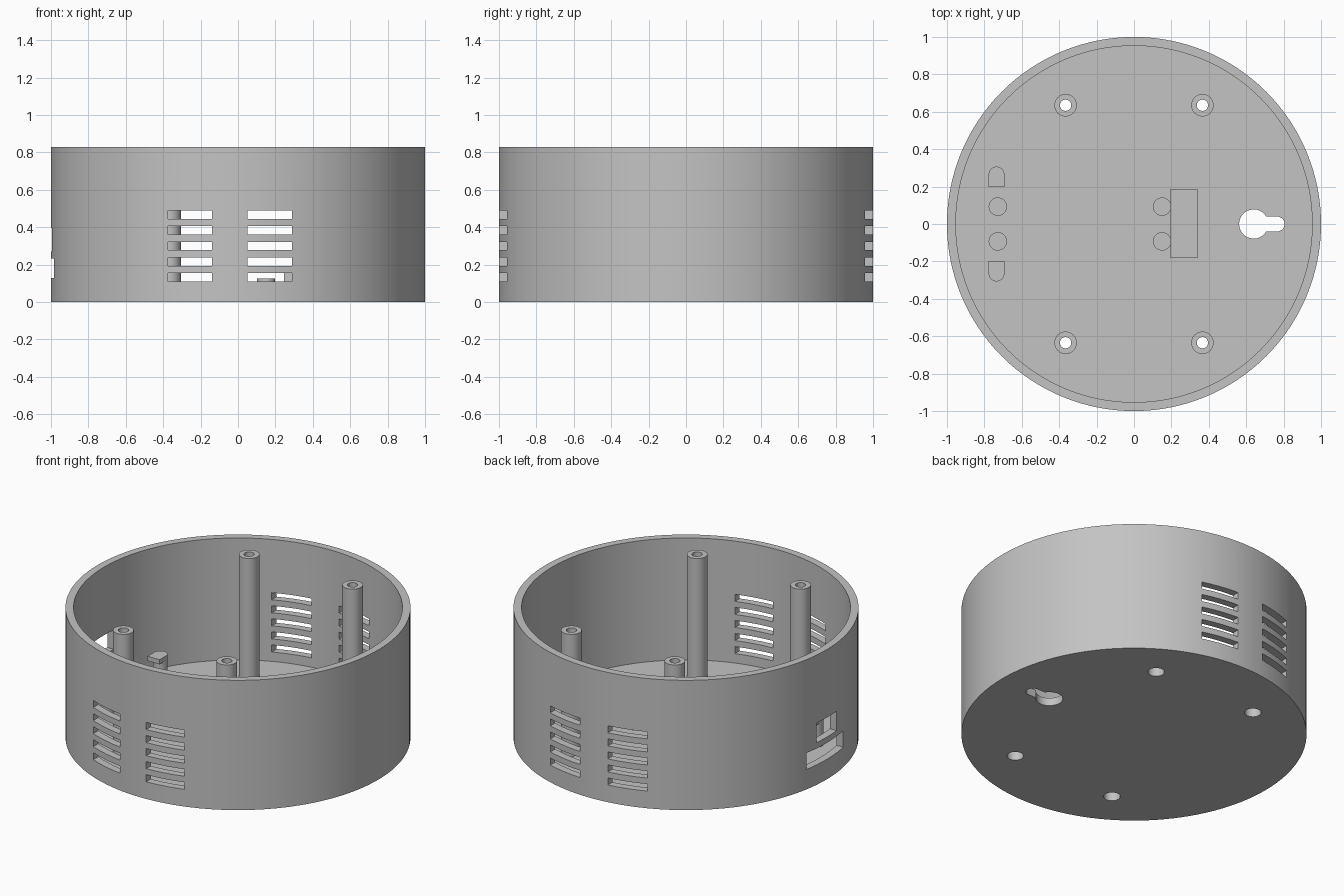
import bpy, bmesh, math
from mathutils import Matrix, Vector

if "Cube" in bpy.data.objects:
    bpy.data.objects.remove(bpy.data.objects["Cube"])

H = 0.83        # overall height
FLOOR = 0.05    # floor thickness

grey = bpy.data.materials.new("light_grey")
grey.diffuse_color = (0.55, 0.55, 0.55, 1)
grey.use_nodes = True
grey.node_tree.nodes["Principled BSDF"].inputs["Base Color"].default_value = grey.diffuse_color


def finish(name, bm, mat=True):
    bmesh.ops.remove_doubles(bm, verts=bm.verts, dist=1e-5)
    bmesh.ops.recalc_face_normals(bm, faces=bm.faces)
    me = bpy.data.meshes.new(name)
    bm.to_mesh(me)
    bm.free()
    ob = bpy.data.objects.new(name, me)
    bpy.context.collection.objects.link(ob)
    if mat:
        me.materials.append(grey)
    return ob


def smooth(ob):
    bpy.ops.object.select_all(action='DESELECT')
    ob.select_set(True)
    bpy.context.view_layer.objects.active = ob
    bpy.ops.object.shade_smooth_by_angle(angle=math.radians(30))


def prism(bm, outline, z0, z1):
    """Extrude a closed xy outline from z0 to z1."""
    face = bm.faces.new([bm.verts.new((x, y, z0)) for x, y in outline])
    ext = bmesh.ops.extrude_face_region(bm, geom=[face])
    bmesh.ops.translate(bm, vec=(0, 0, z1 - z0),
                        verts=[v for v in ext['geom'] if isinstance(v, bmesh.types.BMVert)])


def box(bm, x0, x1, y0, y1, z0, z1):
    prism(bm, [(x0, y0), (x1, y0), (x1, y1), (x0, y1)], z0, z1)


def arc(cx, cy, r, a0, a1, n):
    return [(cx + r * math.cos(math.radians(a0 + (a1 - a0) * i / n)),
             cy + r * math.sin(math.radians(a0 + (a1 - a0) * i / n))) for i in range(n + 1)]


def circle(cx, cy, r, n=32):
    return arc(cx, cy, r, 0, 360, n)[:-1]


def lathe(bm, profile, steps, closed=False):
    """Spin an (r, z) profile around z."""
    vs = [bm.verts.new((r, 0, z)) for r, z in profile]
    es = [bm.edges.new(p) for p in zip(vs, vs[1:])]
    if closed:
        es.append(bm.edges.new((vs[-1], vs[0])))
    bmesh.ops.spin(bm, geom=vs + es, cent=(0, 0, 0), axis=(0, 0, 1),
                   angle=2 * math.pi, steps=steps, use_merge=True)


posts = [(sx * 0.366, sy * 0.635) for sx in (-1, 1) for sy in (-1, 1)]

# round housing: floor and wall
bm = bmesh.new()
lathe(bm, [(0, 0), (1, 0), (1, H), (0.953, H), (0.953, FLOOR), (0, FLOOR)], 128)
housing = finish("housing", bm)

# openings
bm = bmesh.new()
for x0, x1 in ((-0.375, -0.14), (0.05, 0.29)):          # vent slots, front and back
    for i in range(5):
        z = 0.11 + i * 0.0835
        box(bm, x0, x1, -1.1, 1.1, z, z + 0.045)
box(bm, -1.1, -0.9, -0.185, 0.185, 0.128, 0.233)        # wide side port
box(bm, -1.1, -0.9, -0.10, 0.10, 0.27, 0.395)           # small side port
half = math.degrees(math.asin(0.04 / 0.078))            # keyhole for wall hanging
prism(bm, arc(0.64, 0, 0.078, half, 360 - half, 32) + arc(0.765, 0, 0.04, -90, 90, 16),
      -0.1, FLOOR + 0.03)
for x, y in posts:                                      # screw holes in the floor
    prism(bm, circle(x, y, 0.048), -0.1, FLOOR + 0.03)
cutter = finish("opening_cutter", bm, False)
mod = housing.modifiers.new("openings", 'BOOLEAN')
mod.operation = 'DIFFERENCE'
mod.solver = 'EXACT'
mod.object = cutter
bpy.context.view_layer.objects.active = housing
bpy.ops.object.modifier_apply(modifier=mod.name)
bpy.data.objects.remove(cutter)
smooth(housing)

# hollow screw posts, wider at the foot for the screw head
for i, (x, y) in enumerate(posts):
    bm = bmesh.new()
    lathe(bm, [(0.06, FLOOR), (0.06, H), (0.03, H), (0.03, 0.1), (0.048, 0.1), (0.048, FLOOR)],
          32, closed=True)
    post = finish(f"screw_post_{i + 1}", bm)
    post.location = (x, y, 0)
    smooth(post)

# short pins that carry the board
for i, (x, y) in enumerate([(x, s * 0.093) for x in (-0.728, 0.15) for s in (-1, 1)]):
    bm = bmesh.new()
    prism(bm, circle(x, y, 0.049), FLOOR - 0.01, 0.125)
    smooth(finish(f"board_pin_{i + 1}", bm))

# hooks beside the ports: round stem, head reaching inward
for s, side in ((1, "back"), (-1, "front")):
    bm = bmesh.new()
    prism(bm, circle(-0.735, s * 0.265, 0.042), FLOOR - 0.01, 0.205)
    smooth(finish(f"hook_stem_{side}", bm))
    bm = bmesh.new()
    head = arc(-0.735, 0.265, 0.042, 0, 180, 16) + [(-0.777, 0.197), (-0.693, 0.197)]
    prism(bm, [(x, s * y) for x, y in head], 0.205, 0.235)
    smooth(finish(f"hook_head_{side}", bm))

# T-shaped clip holding the inner edge of the board
bm = bmesh.new()
box(bm, 0.245, 0.29, -0.183, 0.187, FLOOR - 0.01, 0.157)
finish("clip_stem", bm)
bm = bmesh.new()
box(bm, 0.195, 0.34, -0.183, 0.187, 0.157, 0.19)
finish("clip_head", bm)
